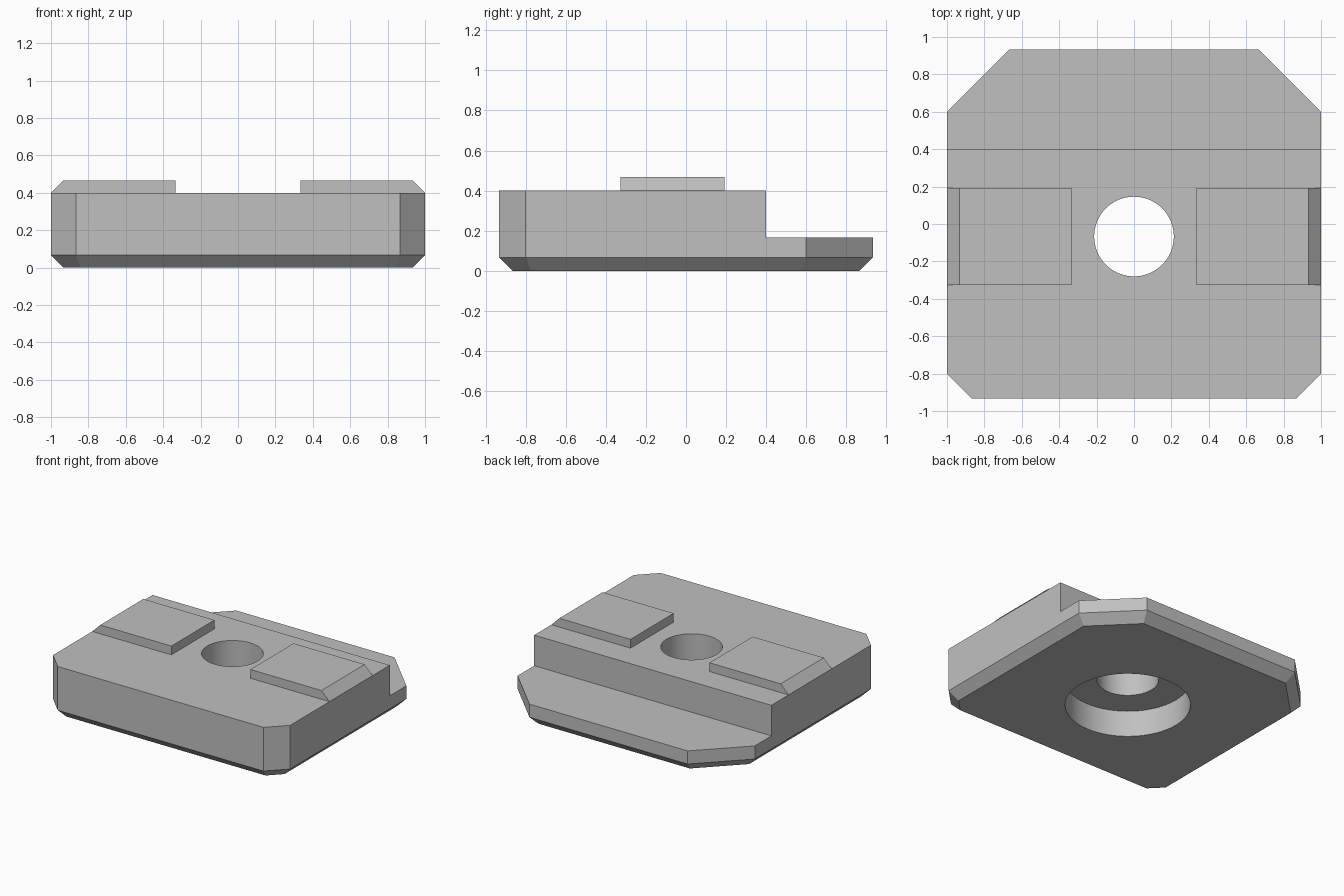
import bpy, bmesh, math

if "Cube" in bpy.data.objects:
    bpy.data.objects.remove(bpy.data.objects["Cube"], do_unlink=True)

grey = bpy.data.materials.new("plain grey")
grey.use_nodes = True
colour = (0.53, 0.53, 0.53, 1)
grey.diffuse_color = colour
grey.node_tree.nodes["Principled BSDF"].inputs["Base Color"].default_value = colour

HALF_Y, TOP, EDGE = 0.933, 0.4, 0.067
HOLE_Y = -0.067


def make_object(name, bm):
    bmesh.ops.recalc_face_normals(bm, faces=bm.faces)
    mesh = bpy.data.meshes.new(name)
    bm.to_mesh(mesh)
    bm.free()
    mesh.materials.append(grey)
    obj = bpy.data.objects.new(name, mesh)
    bpy.context.collection.objects.link(obj)
    return obj


def loft(name, rings):
    """Solid skinned through matching closed rings of points."""
    bm = bmesh.new()
    loops = [[bm.verts.new(p) for p in ring] for ring in rings]
    n = len(loops[0])
    for a, b in zip(loops, loops[1:]):
        for i in range(n):
            j = (i + 1) % n
            bm.faces.new((a[i], a[j], b[j], b[i]))
    bm.faces.new(loops[0][::-1])
    bm.faces.new(loops[-1])
    return make_object(name, bm)


def outline(z, inset):
    """Rectangle with small front and large back corner cuts, inset evenly."""
    x, y = 1 - inset, HALF_Y - inset
    slide = inset * math.tan(math.pi / 8)
    front, back = 0.133 - inset + slide, 0.333 - inset + slide
    right = [(x - front, -y), (x, -y + front), (x, y - back), (x - back, y)]
    left = [(-px, py) for px, py in reversed(right)]
    return [(px, py, z) for px, py in right + left]


def box(name, x0, x1, y0, y1, z0, z1):
    corners = [(x0, y0), (x1, y0), (x1, y1), (x0, y1)]
    return loft(name, [[(x, y, z) for x, y in corners] for z in (z0, z1)])


def cylinder(name, radius, z0, z1):
    angles = [math.tau * i / 64 for i in range(64)]
    return loft(name, [[(radius * math.cos(a), HOLE_Y + radius * math.sin(a), z)
                        for a in angles] for z in (z0, z1)])


def cut(target, cutter):
    mod = target.modifiers.new("cut", "BOOLEAN")
    mod.operation, mod.solver, mod.object = "DIFFERENCE", "EXACT", cutter
    bpy.context.view_layer.objects.active = target
    bpy.ops.object.modifier_apply(modifier=mod.name)
    bpy.data.objects.remove(cutter, do_unlink=True)


# Body with chamfered underside
body = loft("body", [outline(0, EDGE), outline(EDGE, 0), outline(TOP, 0)])

# Rear step, through hole and counterbore
cut(body, box("step_cutter", -1.2, 1.2, 0.4, 1.2, 0.167, 0.6))
cut(body, cylinder("hole_cutter", 0.213, -0.1, 0.6))
cut(body, cylinder("counterbore_cutter", 0.433, -0.1, 0.2))
bpy.ops.object.select_all(action="DESELECT")
body.select_set(True)
bpy.context.view_layer.objects.active = body
bpy.ops.object.shade_smooth_by_angle(angle=math.radians(25))

# Raised pads, chamfered on the outer edge
for side, name in ((-1, "right_pad"), (1, "left_pad")):
    profile = [(0.333, TOP), (1, TOP), (1 - EDGE, TOP + EDGE), (0.333, TOP + EDGE)]
    loft(name, [[(side * x, y, z) for x, z in profile] for y in (-0.327, 0.193)])
